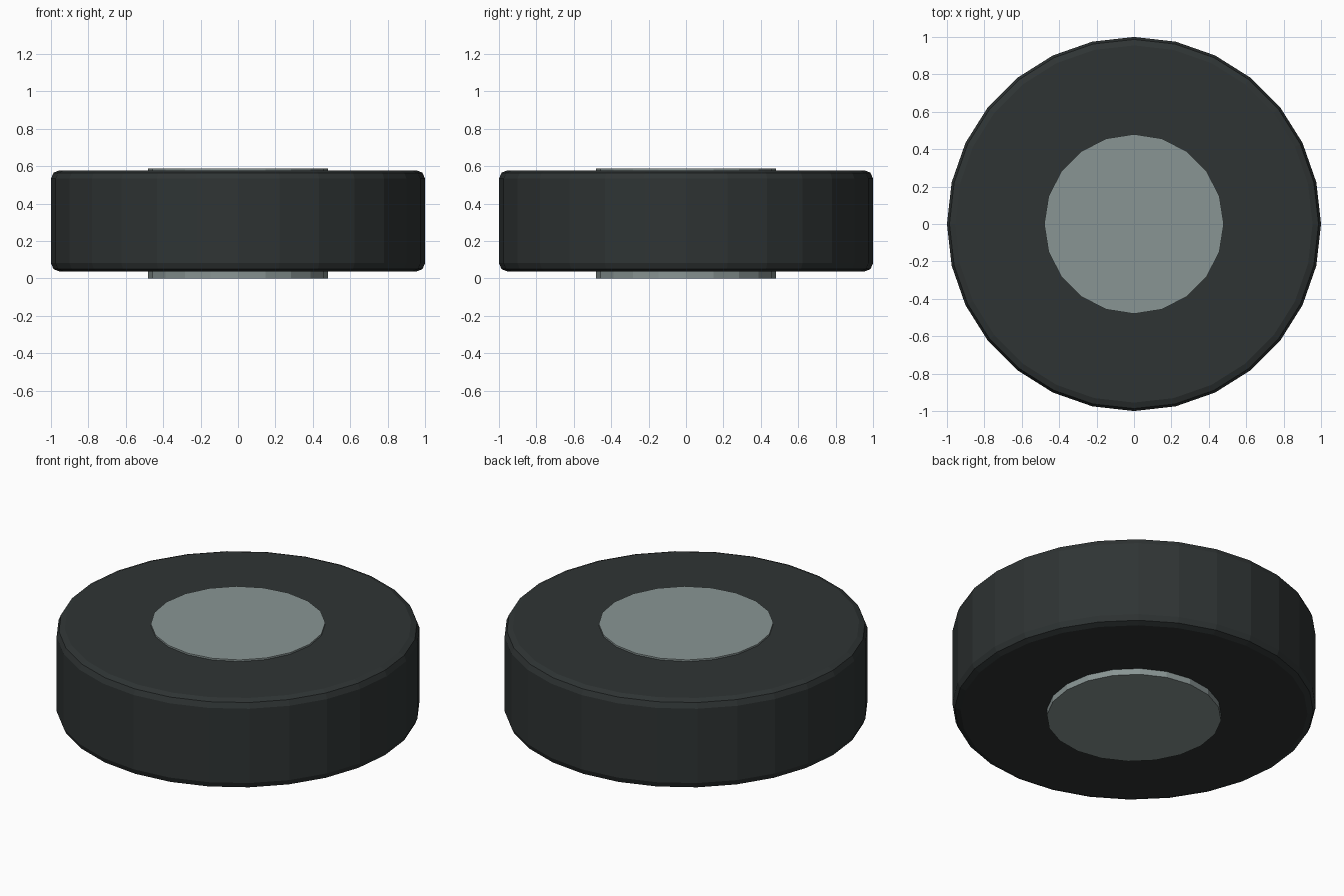
import bpy

if "Cube" in bpy.data.objects:
    bpy.data.objects.remove(bpy.data.objects["Cube"])


def disc(name, sides, radius, z0, z1, color):
    """Flat-shaded upright cylinder spanning z0 to z1."""
    bpy.ops.mesh.primitive_cylinder_add(vertices=sides, radius=radius,
                                        depth=z1 - z0, location=(0, 0, (z0 + z1) / 2))
    ob = bpy.context.object
    ob.name = name
    mat = bpy.data.materials.new(name + "_material")
    mat.diffuse_color = (*color, 1)
    mat.use_nodes = True
    mat.node_tree.nodes["Principled BSDF"].inputs["Base Color"].default_value = mat.diffuse_color
    ob.data.materials.append(mat)
    return ob


# Dark tyre with softly rounded rims
tyre = disc("tyre", 28, 1.0, 0.037, 0.578, (0.028, 0.034, 0.034))
bevel = tyre.modifiers.new("rim_bevel", 'BEVEL')
bevel.width = 0.045
bevel.segments = 2
bevel.limit_method = 'ANGLE'
bevel.angle_limit = 1.0

# Grey hub, standing slightly proud on both faces
disc("hub", 20, 0.48, 0.0, 0.588, (0.25, 0.30, 0.295))
